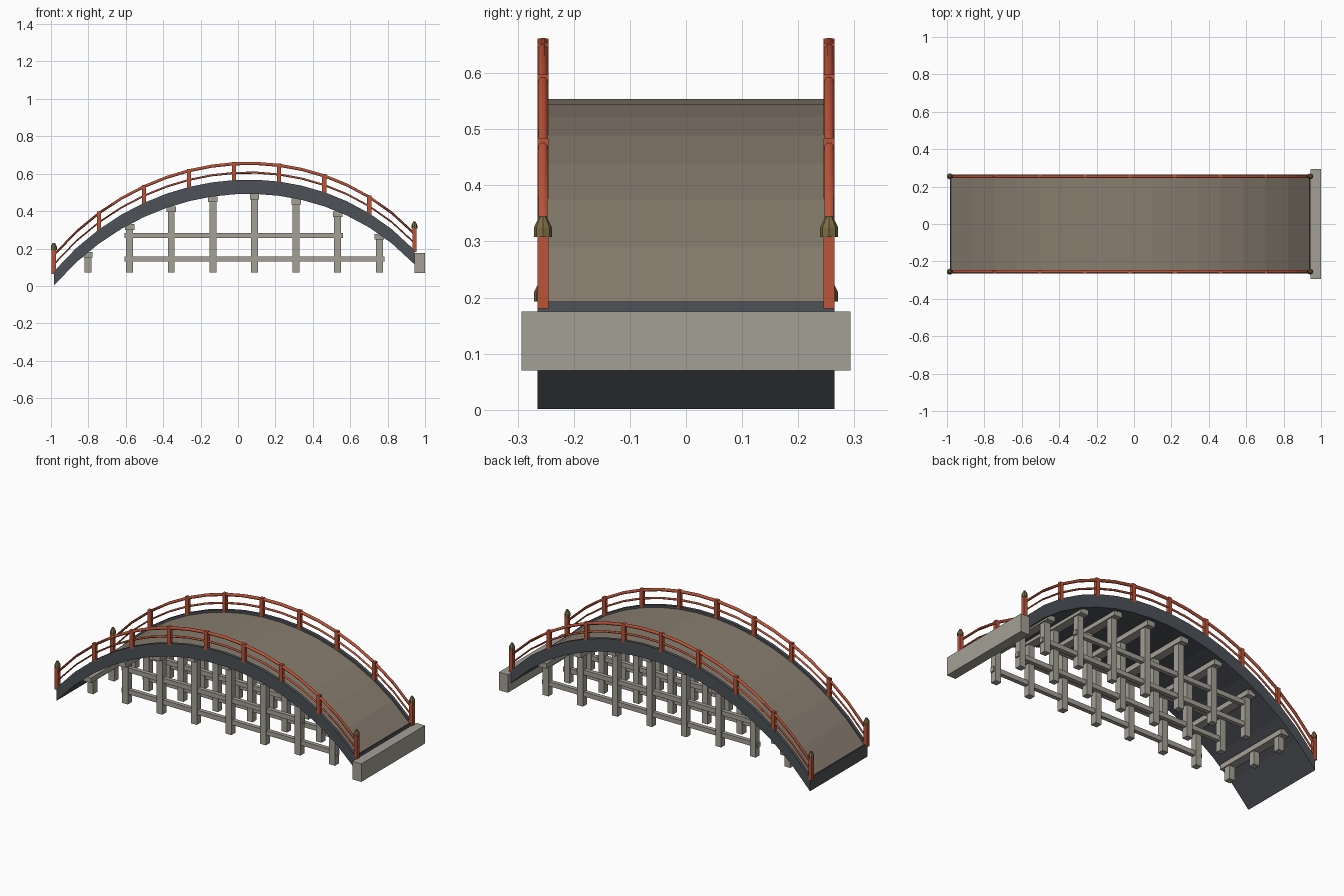
import bpy
import bmesh
import math

cube = bpy.data.objects.get("Cube")
if cube:
    bpy.data.objects.remove(cube, do_unlink=True)

# Arch dimensions: a shallow circular arc on a slightly tilted chord
MID_X, HALF, RISE = -0.021, 0.964, 0.4315
RADIUS = (HALF ** 2 + RISE ** 2) / (2 * RISE)
SEGMENTS = 16
THICK = 0.076
RAIL_Y = 0.255


def arch(x):
    """Height of the girder top at x."""
    d = x - MID_X
    return 0.1345 + 0.0575 * d / HALF + math.sqrt(RADIUS ** 2 - d * d) - RADIUS + RISE


def station(i, count):
    return MID_X + HALF * (2 * i / count - 1)


def make_material(name, rgb):
    lin = [((c / 255 + 0.055) / 1.055) ** 2.4 for c in rgb] + [1.0]
    mat = bpy.data.materials.new(name)
    mat.use_nodes = True
    mat.diffuse_color = lin
    bsdf = mat.node_tree.nodes["Principled BSDF"]
    bsdf.inputs["Base Color"].default_value = lin
    bsdf.inputs["Roughness"].default_value = 0.8
    return mat


slate = make_material("slate_girder", (77, 81, 87))
boards = make_material("brown_boards", (136, 125, 111))
red = make_material("red_paint", (188, 84, 57))
bronze = make_material("aged_bronze", (122, 108, 68))
stone = make_material("pale_stone", (164, 160, 150))


def finish(bm, name, *mats):
    bmesh.ops.recalc_face_normals(bm, faces=bm.faces)
    mesh = bpy.data.meshes.new(name)
    bm.to_mesh(mesh)
    bm.free()
    for mat in mats:
        mesh.materials.append(mat)
    obj = bpy.data.objects.new(name, mesh)
    bpy.context.collection.objects.link(obj)
    return obj


def sweep(bm, section, top_edge=None):
    """Carry a (y, height above girder) section along the arch."""
    n = len(section)
    rings = []
    for i in range(SEGMENTS + 1):
        x = station(i, SEGMENTS)
        rings.append([bm.verts.new((x, y, arch(x) + h)) for y, h in section])
    for a, b in zip(rings, rings[1:]):
        for k in range(n):
            m = (k + 1) % n
            face = bm.faces.new((a[k], a[m], b[m], b[k]))
            face.material_index = 1 if k == top_edge else 0
    bm.faces.new(rings[0])
    bm.faces.new(rings[-1])


def box(bm, x, y, z, sx, sy, sz):
    """Box with its centre at x, y and its bottom at z."""
    verts = bmesh.ops.create_cube(bm, size=1)["verts"]
    for v in verts:
        v.co = (x + v.co.x * sx, y + v.co.y * sy, z + (v.co.z + 0.5) * sz)


def cone(bm, x, y, z, r1, r2, h):
    verts = bmesh.ops.create_cone(bm, cap_ends=True, segments=8,
                                  radius1=r1, radius2=r2, depth=h)["verts"]
    bmesh.ops.translate(bm, verts=verts, vec=(x, y, z + h / 2))


# Arched deck: raised side girders with a sunken walkway
OUT, INN, SINK = 0.265, 0.247, -0.014
bm = bmesh.new()
sweep(bm, [(-OUT, -THICK), (OUT, -THICK), (OUT, 0), (INN, 0),
           (INN, SINK), (-INN, SINK), (-INN, 0), (-OUT, 0)], top_edge=4)
finish(bm, "arched_deck", slate, boards)

# Thin lips closing the walkway at both ends
bm = bmesh.new()
for side in (-1, 1):
    x = MID_X + side * (HALF - 0.003)
    box(bm, x, 0, arch(x) - 0.02, 0.006, 2 * INN, 0.018)
finish(bm, "end_lips", slate)

# Handrails and middle rails
for name, height, radius in (("handrails", 0.087, 0.009), ("middle_rails", 0.038, 0.006)):
    bm = bmesh.new()
    for side in (-1, 1):
        angles = [math.tau * (k + 0.5) / 8 for k in range(8)]
        sweep(bm, [(side * RAIL_Y + radius * math.cos(a), height + radius * math.sin(a))
                   for a in angles])
    rail = finish(bm, name, red)
    bpy.ops.object.select_all(action="DESELECT")
    rail.select_set(True)
    bpy.context.view_layer.objects.active = rail
    bpy.ops.object.shade_smooth_by_angle(angle=math.radians(50))

# Railing posts, taller at the ends where they carry finials
posts, finials = bmesh.new(), bmesh.new()
for i in range(9):
    x = station(i, 8)
    end = i in (0, 8)
    for y in (-RAIL_Y, RAIL_Y):
        z = arch(x) - 0.012
        box(posts, x, y, z, 0.022, 0.02, 0.13 if end else 0.108)
        if end:
            cone(finials, x, y, z + 0.128, 0.016, 0.016, 0.017)
            cone(finials, x, y, z + 0.145, 0.016, 0.006, 0.02)
finish(posts, "railing_posts", red)
finish(finials, "post_finials", bronze)

# Trestle rows: three columns under a cap beam
BASE, CAP, COL_Y = 0.073, 0.03, 0.195
columns, caps = bmesh.new(), bmesh.new()
row_x = [-0.802 + 0.2225 * i for i in range(8)]
for x in row_x:
    top = arch(x) - THICK - CAP
    box(caps, x, 0, top, 0.05, 0.486, CAP)
    for y in (-COL_Y, 0, COL_Y):
        box(columns, x, y, BASE, 0.037, 0.037, top - BASE)
finish(columns, "trestle_columns", stone)
finish(caps, "trestle_caps", stone)

# Long braces tying the columns together
bm = bmesh.new()
for z, last in ((0.257, row_x[6]), (0.13, row_x[7])):
    first = row_x[1]
    for y in (-COL_Y, 0, COL_Y):
        box(bm, (first + last) / 2, y, z, last - first + 0.055, 0.024, 0.027)
finish(bm, "trestle_braces", stone)

# Abutment block at one end
bm = bmesh.new()
box(bm, 0.9715, 0, 0.07, 0.057, 0.587, 0.105)
finish(bm, "abutment", stone)
